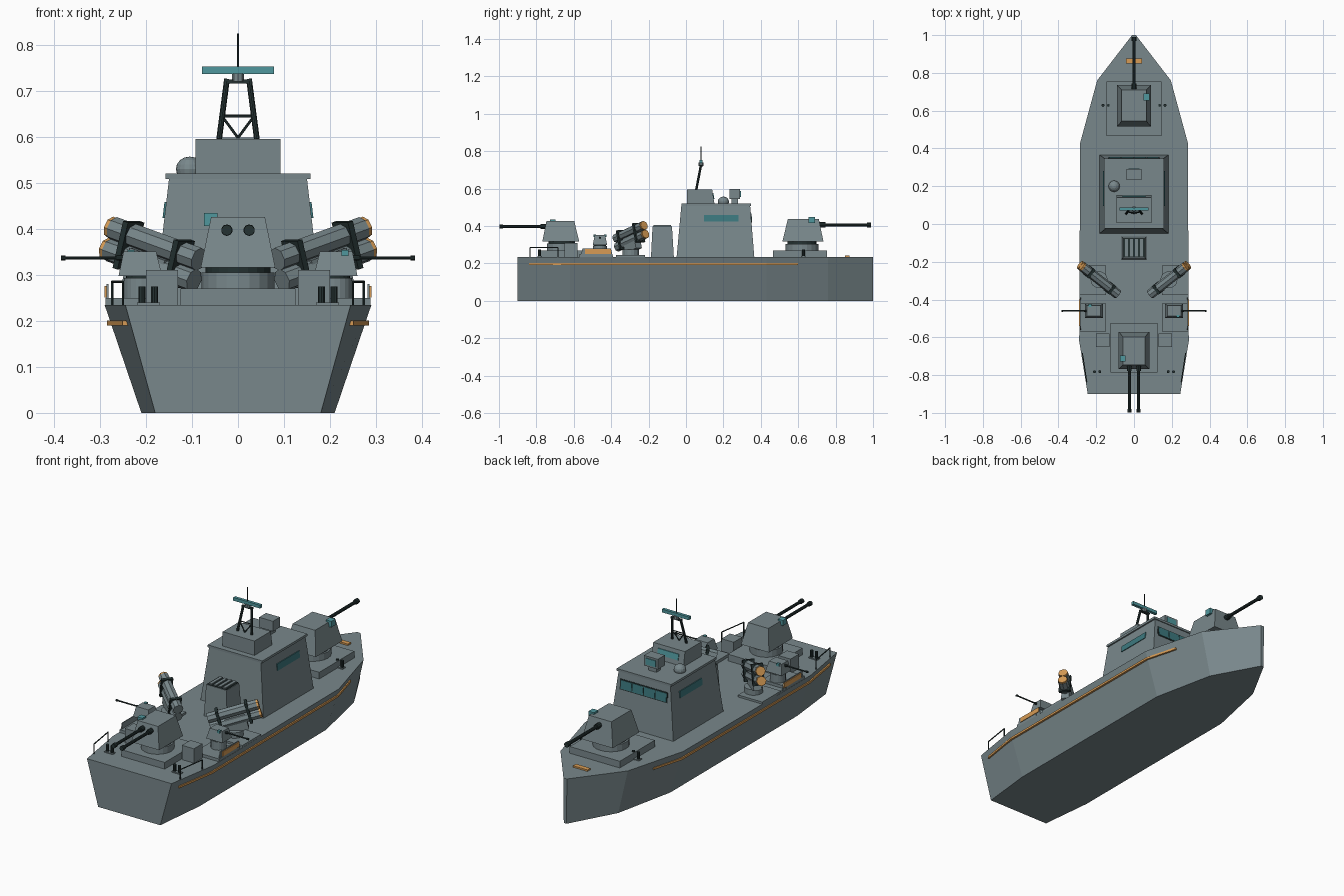
import bpy, bmesh, math
from mathutils import Matrix, Vector

if "Cube" in bpy.data.objects:
    bpy.data.objects.remove(bpy.data.objects["Cube"], do_unlink=True)


def material(name, rgb):
    m = bpy.data.materials.new(name)
    m.use_nodes = True
    m.diffuse_color = (*rgb, 1)
    m.node_tree.nodes["Principled BSDF"].inputs["Base Color"].default_value = (*rgb, 1)
    return m


GREY = material("hull grey", (0.19, 0.245, 0.26))
DARK = material("gunmetal", (0.018, 0.032, 0.032))
TEAL = material("sensor teal", (0.08, 0.31, 0.34))
GLASS = material("window teal", (0.045, 0.19, 0.21))
ORANGE = material("trim orange", (0.68, 0.33, 0.09))
I = Matrix.Identity(4)


def finish(name, bm, mat, M=I):
    bmesh.ops.transform(bm, matrix=M, verts=bm.verts)
    bmesh.ops.recalc_face_normals(bm, faces=bm.faces)
    me = bpy.data.meshes.new(name)
    bm.to_mesh(me)
    bm.free()
    me.materials.append(mat)
    ob = bpy.data.objects.new(name, me)
    bpy.context.collection.objects.link(ob)
    return ob


def prism(name, low, high, mat, M=I):
    """Solid between two matching outlines."""
    bm = bmesh.new()
    a = [bm.verts.new(p) for p in low]
    b = [bm.verts.new(p) for p in high]
    bm.faces.new(a)
    bm.faces.new(b)
    n = len(a)
    for i in range(n):
        j = (i + 1) % n
        bm.faces.new((a[i], a[j], b[j], b[i]))
    return finish(name, bm, mat, M)


def rect(x0, x1, y0, y1, z):
    return [(x0, y0, z), (x1, y0, z), (x1, y1, z), (x0, y1, z)]


def block(name, x, y, z, mat, M=I, ix=0, back=0, front=0):
    """Box from (min, max) ranges; the top can be drawn in on each side."""
    return prism(name, rect(*x, *y, z[0]),
                 rect(x[0] + ix, x[1] - ix, y[0] + back, y[1] - front, z[1]), mat, M)


def tube(name, p, q, r, mat, M=I, sides=10):
    p, q = Vector(p), Vector(q)
    d = q - p
    bm = bmesh.new()
    T = Matrix.Translation((p + q) / 2) @ d.to_track_quat('Z', 'Y').to_matrix().to_4x4()
    bmesh.ops.create_cone(bm, cap_ends=True, segments=sides, radius1=r, radius2=r,
                          depth=d.length, matrix=T)
    return finish(name, bm, mat, M)


# Hull: bottom outline lofted to the deck outline
DECK = 0.235
stations = [(-0.9, 0.18, 0.245), (-0.62, 0.21, 0.29), (0.43, 0.21, 0.285),
            (0.76, 0.14, 0.195), (1.0, 0.008, 0.01)]


def outline(k, z):
    right = [(s[k], s[0], z) for s in stations]
    return right + [(-x, y, z) for x, y, z in reversed(right)]


prism("hull", outline(1, 0), outline(2, DECK), GREY)
block("bow_hatch", (-0.042, 0.042), (0.85, 0.875), (DECK, 0.243), ORANGE)

# Main deckhouse and roof
Z0, Z1, LEAN = 0.235, 0.508, 0.032
block("deckhouse", (-0.182, 0.182), (-0.05, 0.365), (Z0, Z1), GREY, ix=LEAN, back=0.025, front=0.022)
block("deckhouse_roof", (-0.158, 0.158), (-0.025, 0.348), (Z1, 0.52), GREY)
block("upper_cabin", (-0.092, 0.092), (0.005, 0.152), (0.52, 0.595), GREY, front=0.012)
block("upper_cabin_window", (-0.06, 0.06), (0.14, 0.152), (0.545, 0.575), TEAL, front=0.005)
block("director_post", (-0.022, 0.022), (0.243, 0.277), (0.52, 0.55), GREY)
block("director_box", (-0.04, 0.04), (0.232, 0.29), (0.545, 0.598), GREY)
block("director_lens", (-0.028, 0.028), (0.288, 0.294), (0.555, 0.588), TEAL)
tube("dome_base", (-0.105, 0.2, 0.52), (-0.105, 0.2, 0.535), 0.024, GREY, sides=16)
bm = bmesh.new()
bmesh.ops.create_uvsphere(bm, u_segments=16, v_segments=8, radius=0.03,
                          matrix=Matrix.Translation((-0.105, 0.2, 0.53)) @ Matrix.Diagonal((1, 1, 0.9, 1)))
finish("radar_dome", bm, GREY)


# Windows lie on the leaning walls
def lean(z, amount):
    return amount * (z - Z0) / (Z1 - Z0)


def wall_plate(name, a, b, z, mat, proud, side):
    """side 0 is the bow wall, otherwise the sign of x."""
    rows = []
    for h in z:
        if side == 0:
            w = 0.365 - lean(h, 0.022)
            rows.append(rect(a, b, w - 0.004, w + proud, h))
        else:
            w = 0.182 - lean(h, LEAN)
            rows.append([(side * x, y, h) for x, y, _ in rect(w - 0.004, w + proud, a, b, h)])
    prism(name, *rows, mat)


wall_plate("bow_window_frame", -0.138, 0.138, (0.418, 0.472), DARK, 0.002, 0)
for i in range(4):
    x = -0.132 + i * 0.067
    wall_plate("bow_window", x, x + 0.062, (0.423, 0.467), GLASS, 0.004, 0)
for s in (1, -1):
    wall_plate("side_window", 0.095, 0.28, (0.424, 0.458), GLASS, 0.004, s)

# Funnel with slatted grille
block("funnel", (-0.067, 0.067), (-0.187, -0.065), (DECK, 0.398), GREY, ix=0.008, back=0.008, front=0.01)
block("funnel_grille", (-0.056, 0.056), (-0.176, -0.078), (0.396, 0.401), DARK)
for i in range(4):
    x = -0.04 + i * 0.0267
    block("funnel_slat", (x - 0.008, x + 0.008), (-0.174, -0.08), (0.4, 0.406), GREY)

# Lattice mast with rotating radar
for s in (1, -1):
    tube("mast_leg", (s * 0.041, 0.055, 0.595), (s * 0.024, 0.08, 0.725), 0.0065, DARK)
    tube("mast_brace", (s * 0.035, 0.064, 0.645), (0, 0.056, 0.598), 0.003, DARK, sides=6)
tube("mast_crossbar", (-0.035, 0.064, 0.645), (0.035, 0.064, 0.645), 0.003, DARK, sides=6)
block("mast_head", (-0.03, 0.03), (0.073, 0.087), (0.716, 0.724), DARK)
tube("radar_mount", (0, 0.08, 0.72), (0, 0.08, 0.738), 0.014, GREY)
block("radar_bar", (-0.078, 0.078), (0.072, 0.088), (0.736, 0.753), TEAL)
tube("antenna", (0, 0.08, 0.75), (0, 0.08, 0.825), 0.0025, DARK, sides=6)


# Gun turrets, pointing along local +y
def turret(name, loc, turn, size, barrels, length=0.37):
    M = Matrix.Translation(loc) @ Matrix.Rotation(math.radians(turn), 4, 'Z') @ Matrix.Scale(size, 4)
    tube(name + "_ring", (0, 0, -0.12), (0, 0, -0.012), 0.088, GREY, M, 20)
    tube(name + "_neck", (0, 0, -0.013), (0, 0, 0.005), 0.078, DARK, M, 20)
    block(name + "_housing", (-0.09, 0.09), (-0.105, 0.115), (0, 0.122), GREY, M,
          ix=0.025, back=0.03, front=0.025)
    block(name + "_sight", (0.05, 0.082), (0.035, 0.07), (0.1, 0.131), TEAL, M)
    for x in barrels:
        tube(name + "_barrel", (x, 0.08, 0.09), (x, length, 0.09), 0.0085, DARK, M)
        tube(name + "_sleeve", (x, 0.085, 0.09), (x, 0.125, 0.09), 0.014, DARK, M)
        tube(name + "_muzzle", (x, length - 0.022, 0.09), (x, length, 0.09), 0.013, DARK, M)


block("bow_gun_platform", (-0.145, 0.145), (0.465, 0.755), (DECK, 0.27), GREY)
turret("bow_gun", (0, 0.62, 0.316), 0, 1, [0])
block("stern_gun_platform", (-0.125, 0.125), (-0.785, -0.525), (DECK, 0.27), GREY)
turret("stern_gun", (0, -0.665, 0.316), 180, 0.9, [-0.027, 0.027])

for s in (1, -1):
    S = Matrix.Diagonal((s, 1, 1, 1))
    # Side guns on their platforms
    block("side_gun_platform", (0.148, 0.288), (-0.57, -0.42), (DECK, 0.25), GREY, S)
    turret("side_gun", (s * 0.21, -0.46, 0.298), -90 * s, 0.43, [0], 0.405)
    block("side_gun_shield", (0.281, 0.286), (-0.565, -0.39), (DECK, 0.28), GREY, S, back=0.012, front=0.012)
    block("side_gun_panel", (0.284, 0.29), (-0.54, -0.4), (0.251, 0.276), ORANGE, S)

    # Twin missile canisters, stacked and angled outward
    block("launcher_base", (0.148, 0.288), (-0.375, -0.22), (DECK, 0.246), GREY, S)
    tube("launcher_turntable", (0.185, -0.295, 0.24), (0.185, -0.295, 0.275), 0.045, GREY, S, 16)
    L = (S @ Matrix.Translation((0.185, -0.295, 0.345)) @ Matrix.Rotation(math.radians(38), 4, 'Z')
         @ Matrix.Rotation(math.radians(-16), 4, 'Y'))
    block("launcher_cradle", (-0.05, 0.05), (-0.02, 0.02), (-0.08, 0), GREY, L)
    for z in (-0.024, 0.024):
        tube("missile_canister", (-0.125, 0, z), (0.118, 0, z), 0.026, GREY, L, 8)
        tube("canister_cap", (0.116, 0, z), (0.128, 0, z), 0.024, ORANGE, L, 8)
    for x in (-0.075, 0.07):
        block("canister_band", (x - 0.007, x + 0.007), (-0.029, 0.029), (-0.053, 0.053), DARK, L)

    # Deck lockers and mooring bollards
    block("deck_locker", (0.13, 0.2), (-0.65, -0.58), (DECK, 0.31), GREY, S)
    for x, y in ((0.195, -0.782), (0.15, 0.628)):
        block("bollard_plate", (x - 0.025, x + 0.025), (y - 0.012, y + 0.012), (DECK, 0.24), GREY, S)
        for d in (-0.014, 0.014):
            tube("bollard", (x + d, y, DECK), (x + d, y, 0.275), 0.008, DARK, S)

    # Stern railing
    rail = [(0.25, -0.835, DECK), (0.25, -0.835, 0.285), (0.273, -0.685, 0.285), (0.273, -0.685, DECK)]
    for p, q in zip(rail, rail[1:]):
        tube("stern_rail", p, q, 0.003, DARK, S, 6)

    # Rubbing strake along the hull side
    strake = [(0.244, -0.84), (0.278, -0.62), (0.274, 0.43), (0.227, 0.6)]
    for (x0, y0), (x1, y1) in zip(strake, strake[1:]):
        prism("rubbing_strake",
              [(x0 - 0.008, y0, 0.19), (x0 + 0.007, y0, 0.19), (x0 + 0.007, y0, 0.201), (x0 - 0.008, y0, 0.201)],
              [(x1 - 0.008, y1, 0.19), (x1 + 0.007, y1, 0.19), (x1 + 0.007, y1, 0.201), (x1 - 0.008, y1, 0.201)],
              ORANGE, S)
